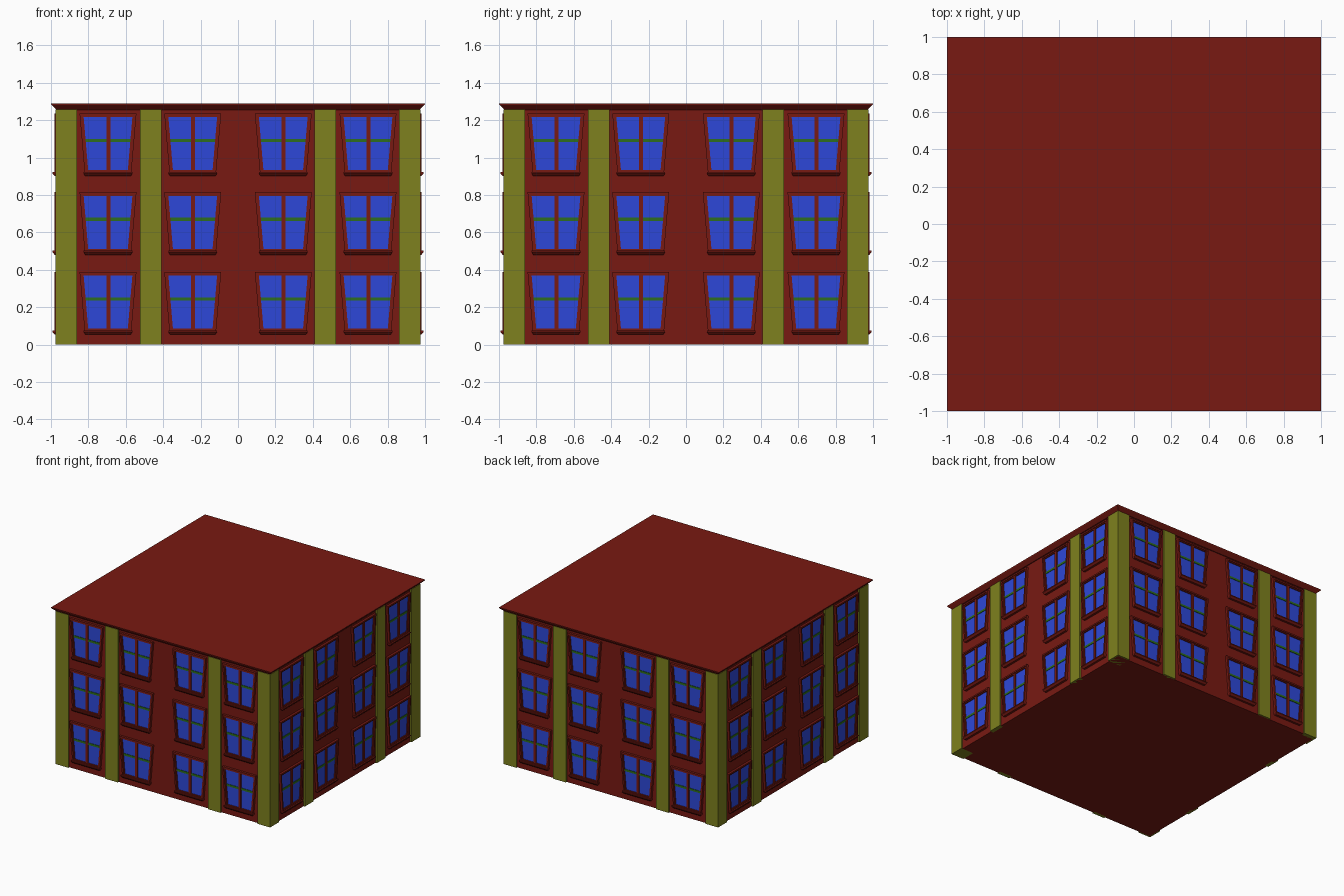
import bpy, bmesh, math

if "Cube" in bpy.data.objects:
    bpy.data.objects.remove(bpy.data.objects["Cube"])

WALL, PIER = 0.963, 0.975            # distance of wall and pilaster faces from centre
COLUMNS = (-0.695, -0.242, 0.242, 0.695)
ROW_TOPS = (0.389, 0.815, 1.236)     # top of each window frame
WIN_H = 0.315


def material(name, rgb):
    m = bpy.data.materials.new(name)
    m.diffuse_color = (*rgb, 1)
    m.use_nodes = True
    m.node_tree.nodes["Principled BSDF"].inputs["Base Color"].default_value = m.diffuse_color
    return m


RED = material("brick_red", (0.19, 0.010, 0.006))
OLIVE = material("olive", (0.21, 0.22, 0.013))
BLUE = material("glass_blue", (0.027, 0.064, 0.69))
GREEN = material("bar_green", (0.027, 0.155, 0.013))


def loft(bm, loops, ring=False):
    """Bridge successive point loops; cap the ends, or join last to first."""
    vs = [[bm.verts.new(p) for p in lp] for lp in loops]
    n = len(vs[0])
    pairs = list(zip(vs, vs[1:])) + ([(vs[-1], vs[0])] if ring else [])
    for a, b in pairs:
        for i in range(n):
            j = (i + 1) % n
            bm.faces.new((a[i], a[j], b[j], b[i]))
    if not ring:
        bm.faces.new(vs[0])
        bm.faces.new(vs[-1])


def to_mesh(bm, name, mat):
    bmesh.ops.recalc_face_normals(bm, faces=bm.faces[:])
    me = bpy.data.meshes.new(name)
    bm.to_mesh(me)
    bm.free()
    me.materials.append(mat)
    return me


def add_object(name, me, angle=0):
    ob = bpy.data.objects.new(name, me)
    ob.rotation_euler.z = angle
    bpy.context.collection.objects.link(ob)


def square(r, z, cx=0, cy=0):
    return [(cx + sx * r, cy + sy * r, z) for sx, sy in ((-1, -1), (1, -1), (1, 1), (-1, 1))]


def trapezoid(cx, top, z0, z1, depth, inset=0):
    """Window-shaped outline between heights z0 and z1, wider at the top."""
    def half(z):
        return 0.152 - 0.027 * (top - z) / WIN_H - inset
    return [(cx - half(z0), -depth, z0), (cx + half(z0), -depth, z0),
            (cx + half(z1), -depth, z1), (cx - half(z1), -depth, z1)]


def box(bm, x0, x1, d0, d1, z0, z1):
    loft(bm, [[(x0, -d, z0), (x1, -d, z0), (x1, -d, z1), (x0, -d, z1)] for d in (d0, d1)])


# Main block
bm = bmesh.new()
loft(bm, [square(WALL, 0), square(WALL, 1.26)])
add_object("walls", to_mesh(bm, "walls", RED))

# Flat roof with flared cornice
bm = bmesh.new()
loft(bm, [square(0.97, 1.255), square(0.998, 1.282), square(1.0, 1.29)])
add_object("roof_cornice", to_mesh(bm, "roof_cornice", RED))

# Corner pilasters
bm = bmesh.new()
r = 0.0575
for sx in (-1, 1):
    for sy in (-1, 1):
        c = (sx * (PIER - r), sy * (PIER - r))
        loft(bm, [square(r, 0, *c), square(r, 1.256, *c)])
add_object("corner_pilasters", to_mesh(bm, "corner_pilasters", OLIVE))

# One facade: collect every repeated part, then turn it to the four sides
parts = {"pilasters": OLIVE, "window_frames": RED, "window_glass": BLUE,
         "window_crossbars": GREEN, "window_mullions": RED, "window_sills": RED}
bms = {k: bmesh.new() for k in parts}

for x in (-0.467, 0.467):
    box(bms["pilasters"], x - 0.0575, x + 0.0575, WALL - 0.02, PIER, 0, 1.256)

FRAME_PROFILE = ((0, 0.955), (0, 0.982), (0.012, 0.982), (0.012, 0.976), (0.020, 0.976), (0.020, 0.955))
for cx in COLUMNS:
    for top in ROW_TOPS:
        bot = top - WIN_H
        # Stepped frame
        loft(bms["window_frames"],
             [trapezoid(cx, top, bot + i * 0.6, top - i, d, i) for i, d in FRAME_PROFILE], ring=True)
        # Glass pane
        loft(bms["window_glass"],
             [trapezoid(cx, top, bot + 0.008, top - 0.015, d, 0.015) for d in (0.955, 0.968)])
        # Horizontal glazing bar
        loft(bms["window_crossbars"],
             [trapezoid(cx, top, top - 0.154, top - 0.137, d, 0.018) for d in (0.955, 0.972)])
        # Central mullion
        box(bms["window_mullions"], cx - 0.009, cx + 0.013, 0.955, 0.976, bot + 0.005, top - 0.015)
        # Sill tapering downwards
        loft(bms["window_sills"],
             [[(cx - h, -0.955, z), (cx + h, -0.955, z), (cx + h, -d, z), (cx - h, -d, z)]
              for h, d, z in ((0.122, 0.980, bot - 0.020), (0.130, 0.993, bot - 0.006), (0.130, 0.993, bot + 0.002))])

for part, mat in parts.items():
    me = to_mesh(bms[part], part, mat)
    for k, side in enumerate(("front", "right", "back", "left")):
        add_object(f"{side}_{part}", me, k * math.pi / 2)
